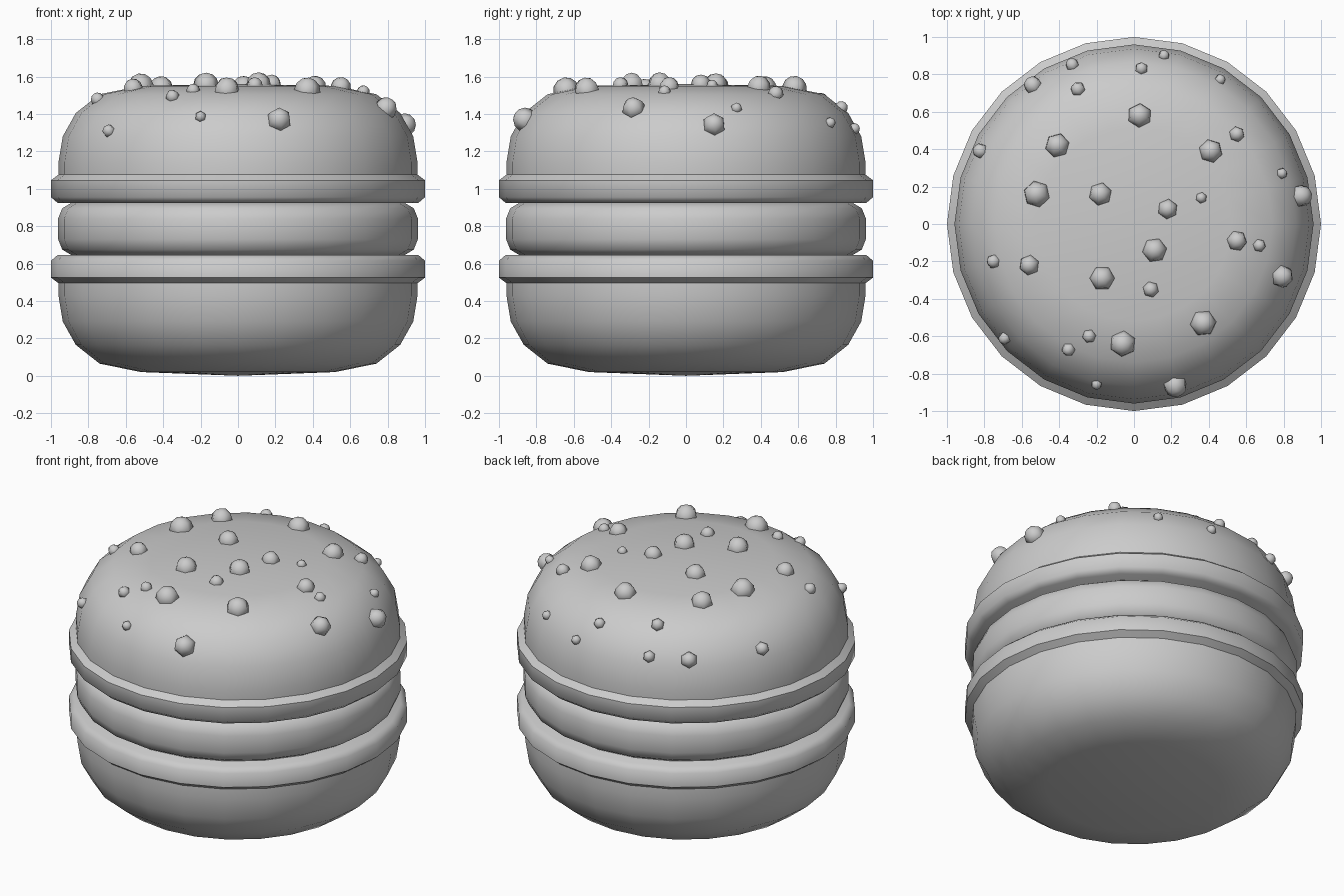
import bpy, math
from mathutils import Vector

if "Cube" in bpy.data.objects:
    bpy.data.objects.remove(bpy.data.objects["Cube"])

SIDES = 24


def finish(ob, angle):
    bpy.ops.object.select_all(action='DESELECT')
    ob.select_set(True)
    bpy.context.view_layer.objects.active = ob
    bpy.ops.object.shade_smooth_by_angle(angle=math.radians(angle))


def lathe(name, profile):
    """Spin a profile (radius, z), listed bottom to top, about z; ends close on the axis."""
    verts, faces, rings = [], [], []
    for r, z in profile:
        n = 1 if r == 0 else SIDES
        rings.append(range(len(verts), len(verts) + n))
        verts += [(r * math.cos(math.tau * i / SIDES), r * math.sin(math.tau * i / SIDES), z)
                  for i in range(n)]
    for a, b in zip(rings, rings[1:]):
        for i in range(SIDES):
            j = (i + 1) % SIDES
            if len(a) == 1:
                faces.append((a[0], b[j], b[i]))
            elif len(b) == 1:
                faces.append((a[i], a[j], b[0]))
            else:
                faces.append((a[i], a[j], b[j], b[i]))
    me = bpy.data.meshes.new(name)
    me.from_pydata(verts, [], faces)
    ob = bpy.data.objects.new(name, me)
    bpy.context.collection.objects.link(ob)
    finish(ob, 50)
    return ob


# Domed shell, from its flat inner face over the lip to the crown
shell = [(0, 0.925), (0.965, 0.925), (1.0, 0.955), (1.0, 1.045), (0.96, 1.075),
         (0.96, 1.14), (0.937, 1.28), (0.867, 1.405), (0.74, 1.505), (0.52, 1.55), (0, 1.56)]
MID = 0.785
lathe("top_bun", shell)
lathe("bottom_bun", [(r, max(0, 2 * MID - z - 0.01 * (r == 0 and z > 1))) for r, z in reversed(shell)])

# Filling disc
lathe("filling", [(0, 0.645), (0.89, 0.645), (0.94, 0.675), (0.962, 0.73),
                  (0.962, 0.84), (0.94, 0.895), (0.89, 0.925), (0, 0.925)])

# Seeds: x, y, radius
seeds = [(-.54, .74, .05), (-.33, .85, .037), (-.30, .72, .04), (.04, .83, .035), (.16, .90, .03),
         (.46, .77, .03), (.03, .58, .066), (-.41, .42, .066), (.41, .39, .064), (.55, .48, .042),
         (-.82, .39, .042), (-.52, .16, .072), (-.18, .16, .062), (.18, .08, .054), (.36, .14, .03),
         (.79, .27, .03), (.89, .15, .062), (.11, -.14, .066), (.55, -.09, .055), (.67, -.115, .035),
         (.79, -.28, .062), (-.17, -.29, .067), (.09, -.35, .043), (-.56, -.22, .055),
         (-.75, -.20, .038), (.37, -.53, .071), (-.06, -.64, .071), (-.24, -.60, .037),
         (-.35, -.67, .037), (-.69, -.61, .035), (-.20, -.855, .03), (.22, -.86, .066)]
crown = shell[5:]
for k, (x, y, s) in enumerate(seeds):
    r = math.hypot(x, y)
    for (r0, z0), (r1, z1) in zip(crown, crown[1:]):
        if r1 <= r <= r0:
            z = z0 + (z1 - z0) * (r0 - r) / (r0 - r1)
            slope = (z1 - z0) / (r0 - r1)
    normal = Vector((x / r * slope, y / r * slope, 1))
    bpy.ops.mesh.primitive_uv_sphere_add(segments=6, ring_count=6, radius=s, location=(x, y, z),
                                         rotation=normal.to_track_quat('Z', 'Y').to_euler())
    ob = bpy.context.object
    ob.name = f"seed_{k + 1}"
    finish(ob, 80)
